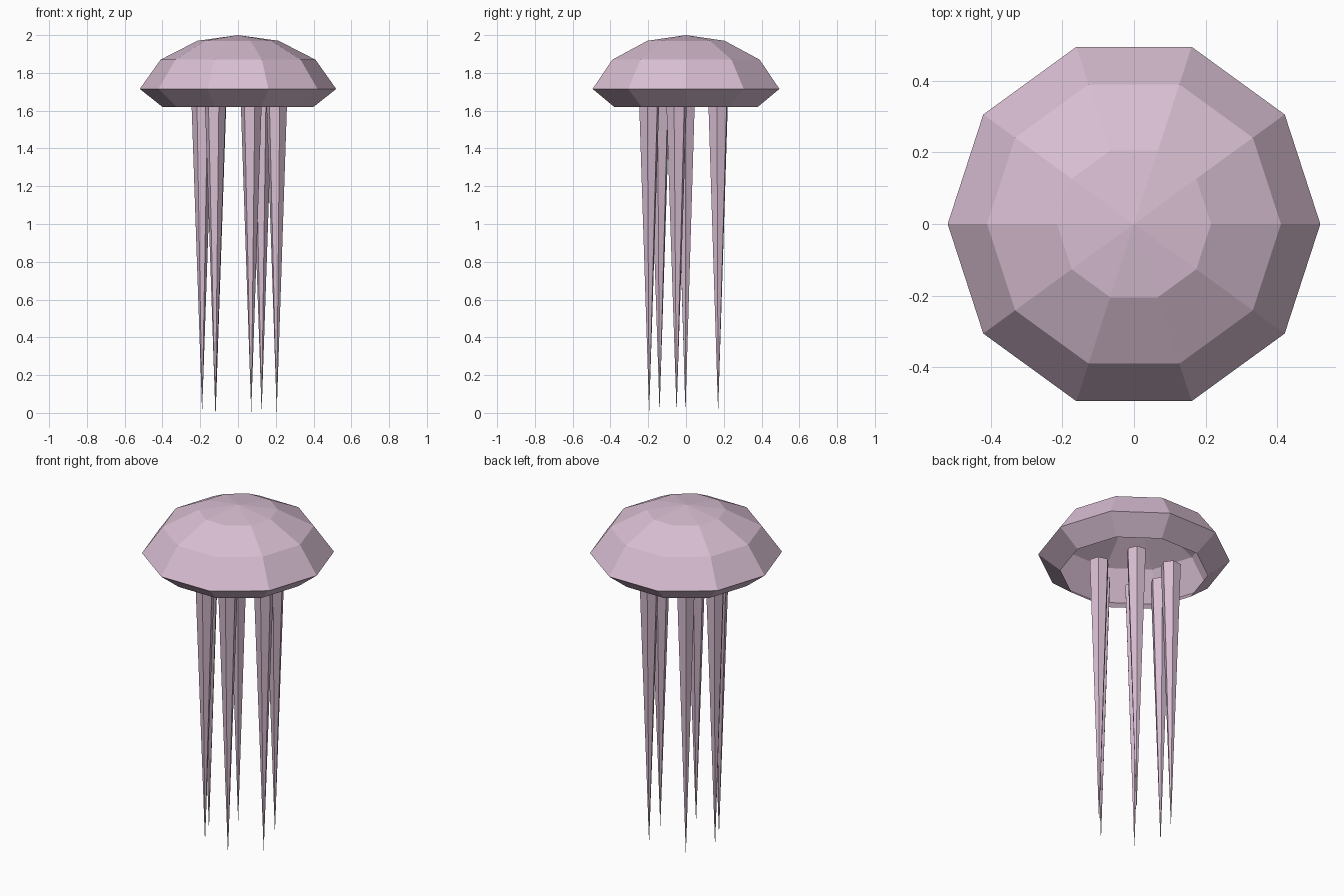
import bpy, bmesh, math

if "Cube" in bpy.data.objects:
    bpy.data.objects.remove(bpy.data.objects["Cube"])

mat = bpy.data.materials.new("pale_pink")
mat.diffuse_color = (0.686, 0.515, 0.645, 1.0)
mat.use_nodes = True
mat.node_tree.nodes["Principled BSDF"].inputs["Base Color"].default_value = mat.diffuse_color


def finish(name, bm):
    mesh = bpy.data.meshes.new(name)
    bm.to_mesh(mesh)
    bm.free()
    mesh.materials.append(mat)
    obj = bpy.data.objects.new(name, mesh)
    bpy.context.collection.objects.link(obj)
    return obj


# Bell: open ten-sided dome, lathed from (radius, height) rings
SIDES = 10
bm = bmesh.new()
rings = []
for r, z in [(0.40, 1.62), (0.52, 1.715), (0.41, 1.87), (0.215, 1.97)]:
    rings.append([bm.verts.new((r * math.cos(math.tau * i / SIDES),
                                r * math.sin(math.tau * i / SIDES), z))
                  for i in range(SIDES)])
apex = bm.verts.new((0, 0, 2.0))
for i in range(SIDES):
    j = (i + 1) % SIDES
    for low, high in zip(rings, rings[1:]):
        bm.faces.new((low[i], low[j], high[j], high[i]))
    bm.faces.new((rings[-1][i], rings[-1][j], apex))
finish("bell", bm)


# Tentacles: long six-sided spikes hanging point down in a loose ring
TOP = 1.635
positions = [(0.07, -0.195), (0.205, -0.05), (0.125, 0.17),
             (-0.118, 0.17), (-0.19, -0.003), (-0.12, -0.14)]
for n, (x, y) in enumerate(positions):
    bm = bmesh.new()
    turn = math.atan2(y, x)
    top = [bm.verts.new((x + 0.056 * math.cos(turn + math.tau * i / 6),
                         y + 0.056 * math.sin(turn + math.tau * i / 6), TOP))
           for i in range(6)]
    tip = bm.verts.new((x, y, 0))
    bm.faces.new(top)
    for i in range(6):
        bm.faces.new((top[(i + 1) % 6], top[i], tip))
    finish(f"tentacle_{n + 1}", bm)
